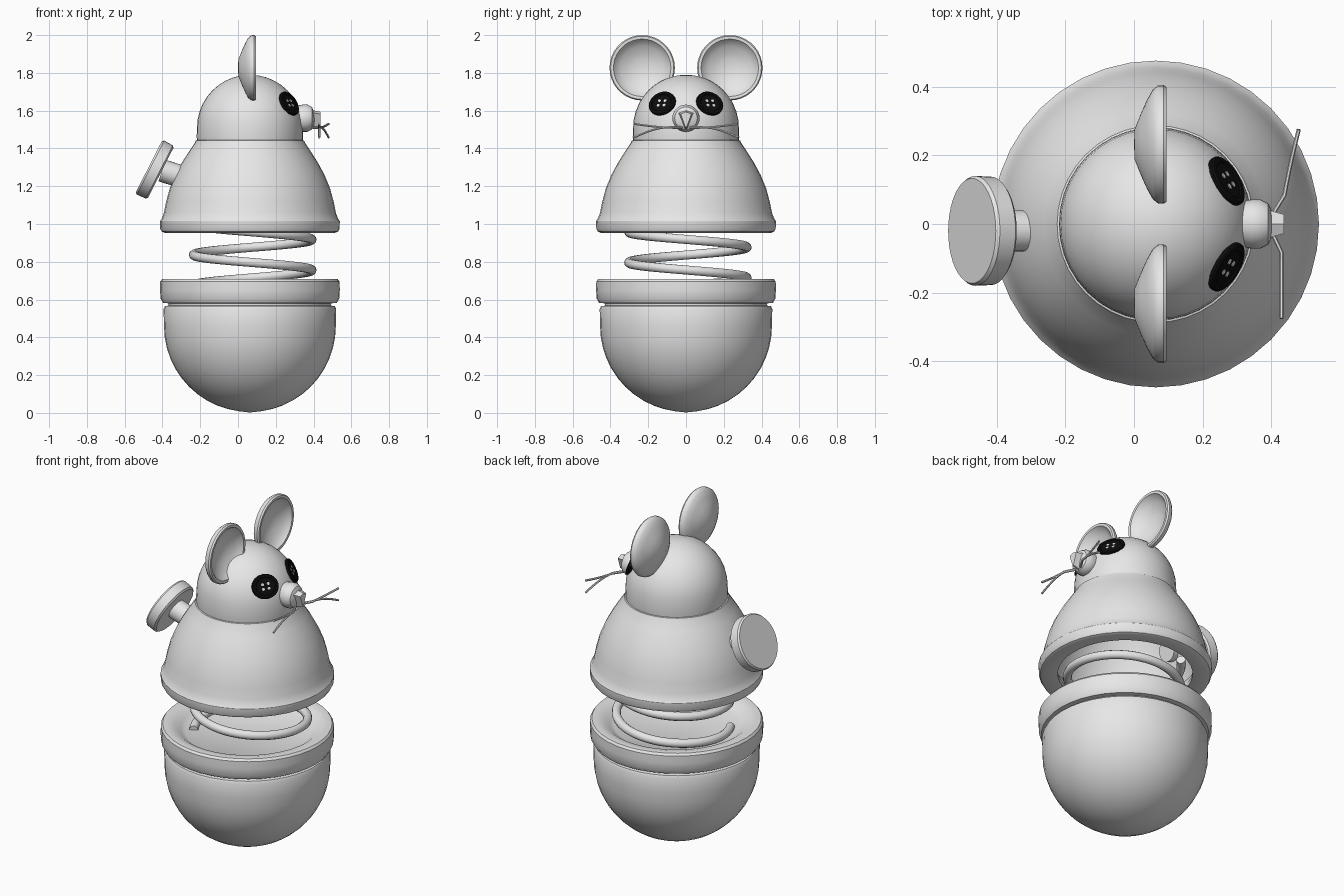
import bpy, bmesh, math
from mathutils import Matrix, Vector

if "Cube" in bpy.data.objects:
    bpy.data.objects.remove(bpy.data.objects["Cube"])

CX = 0.063  # vertical axis of the toy


def material(name, value):
    m = bpy.data.materials.new(name)
    m.diffuse_color = (value, value, value, 1)
    m.use_nodes = True
    m.node_tree.nodes["Principled BSDF"].inputs["Base Color"].default_value = m.diffuse_color
    return m


GREY = material("light_grey", 0.8)
BLACK = material("button_black", 0.004)


def finish(name, bm, mat, angle=35):
    bmesh.ops.recalc_face_normals(bm, faces=bm.faces)
    me = bpy.data.meshes.new(name)
    bm.to_mesh(me)
    bm.free()
    me.materials.append(mat)
    ob = bpy.data.objects.new(name, me)
    bpy.context.collection.objects.link(ob)
    bpy.ops.object.select_all(action='DESELECT')
    ob.select_set(True)
    bpy.context.view_layer.objects.active = ob
    bpy.ops.object.shade_smooth_by_angle(angle=math.radians(angle))
    return ob


def lathe(name, profile, matrix, mat=GREY, segs=40):
    """Revolve (radius, height) points about local z."""
    bm = bmesh.new()
    rings = []
    for r, h in profile:
        n = 1 if r == 0 else segs
        rings.append([bm.verts.new(matrix @ Vector((
            r * math.cos(math.tau * i / segs), r * math.sin(math.tau * i / segs), h)))
            for i in range(n)])
    for a, b in zip(rings, rings[1:]):
        for i in range(segs):
            j = (i + 1) % segs
            q = [a[i % len(a)], a[j % len(a)], b[j % len(b)], b[i % len(b)]]
            q = list(dict.fromkeys(q))
            if len(q) > 2:
                bm.faces.new(q)
    return finish(name, bm, mat)


def tube(name, pts, radius, sides=10):
    """Sweep a round section along a path."""
    bm = bmesh.new()
    pts = [Vector(p) for p in pts]
    rings = []
    for k, p in enumerate(pts):
        t = (pts[min(k + 1, len(pts) - 1)] - pts[max(k - 1, 0)]).normalized()
        u = t.cross(Vector((0, 0, 1))).normalized()
        v = u.cross(t)
        rings.append([bm.verts.new(p + radius * (u * math.cos(math.tau * i / sides)
                                                 + v * math.sin(math.tau * i / sides)))
                      for i in range(sides)])
    for a, b in zip(rings, rings[1:]):
        for i in range(sides):
            j = (i + 1) % sides
            bm.faces.new((a[i], a[j], b[j], b[i]))
    bm.faces.new(rings[0])
    bm.faces.new(rings[-1])
    return finish(name, bm, GREY, 50)


def frame(origin, normal, up=(0, 0, 1)):
    """Local z along normal, local x horizontal."""
    n = Vector(normal).normalized()
    u = Vector(up).cross(n).normalized()
    v = n.cross(u)
    m = Matrix((u, v, n)).transposed().to_4x4()
    return Matrix.Translation(origin) @ m


AXIS = Matrix.Translation((CX, 0, 0))

# Lower cup: round bowl, groove, thick rim and shallow floor
bowl = [(0.455 * math.sin(a), 0.46 - 0.455 * math.cos(a))
        for a in [math.pi / 2 * i / 12 for i in range(13)]]
bowl[0] = (0, 0.002)
lathe("lower_cup", bowl + [(0.457, 0.55), (0.45, 0.565), (0.43, 0.568), (0.43, 0.582)], AXIS)
lathe("cup_rim", [(0.43, 0.58), (0.46, 0.582), (0.473, 0.605), (0.476, 0.65), (0.475, 0.695),
                  (0.465, 0.708), (0.44, 0.71), (0.40, 0.70), (0.365, 0.675),
                  (0.34, 0.66), (0, 0.655)], AXIS)

# Spring, clockwise seen from above
coil = []
for i in range(121):
    z = 0.66 + 0.36 * i / 120
    a = math.pi / 2 - math.tau * (z - 0.715) / 0.162
    coil.append((0.078 + 0.313 * math.cos(a), 0.01 + 0.313 * math.sin(a), z))
tube("spring", coil, 0.025)

# Upper bell with hollow underside
lathe("upper_bell", [(0.245, 1.42), (0.31, 1.32), (0.375, 1.17), (0.40, 1.05), (0.37, 0.99),
                     (0.37, 0.965), (0.45, 0.953), (0.467, 0.96), (0.475, 0.975),
                     (0.476, 1.015), (0.466, 1.03), (0.455, 1.06), (0.443, 1.12),
                     (0.424, 1.19), (0.395, 1.26), (0.36, 1.325), (0.325, 1.38),
                     (0.292, 1.43), (0.287, 1.442), (0.275, 1.445)], AXIS)

# Domed head
dome = [(0.28 * math.cos(a), 1.51 + 0.28 * math.sin(a))
        for a in [math.pi / 2 * i / 10 for i in range(10)]]
lathe("head", [(0, 1.425), (0.278, 1.425), (0.282, 1.46)] + dome + [(0, 1.79)], AXIS)

# Snout
lathe("snout", [(0.10, -0.08), (0.075, -0.035), (0.066, -0.005), (0.072, 0.025), (0.072, 0.05),
                (0.06, 0.073), (0.035, 0.085), (0, 0.088)],
      frame((0.318, 0, 1.56), (1, 0, 0)), segs=28)

# Nose: wedge pointing down
bm = bmesh.new()
outline = [(-0.04, 1.588), (0, 1.602), (0.04, 1.588), (0.006, 1.503), (-0.006, 1.503)]
back = [bm.verts.new((0.395, y, z)) for y, z in outline]
front = [bm.verts.new((0.437, y * 0.7, 1.56 + (z - 1.56) * 0.8)) for y, z in outline]
bm.faces.new(back)
bm.faces.new(front)
for i in range(5):
    j = (i + 1) % 5
    bm.faces.new((back[i], back[j], front[j], front[i]))
finish("nose", bm, GREY, 30)

# Whiskers: two on each side
for side, tip_x, tag in ((1, 0.48, "left"), (-1, 0.43, "right")):
    for z0, z1, bend, level in ((1.508, 1.53, -0.005, "upper"), (1.512, 1.458, 0.02, "lower")):
        pts = []
        for i in range(13):
            t = i / 12
            pts.append((0.40 + 0.03 * min(1, t * 4) + (tip_x - 0.43) * t ** 1.3,
                        side * (0.02 + 0.255 * t),
                        z0 + (z1 - z0) * t + bend * math.sin(math.pi * t)))
        tube(f"{tag}_{level}_whisker", pts, 0.006, 6)

for s, tag in ((1, "left"), (-1, "right")):
    # Dished ears facing forward
    lathe(f"{tag}_ear", [(0, 0.0), (0.045, 0.002), (0.09, 0.02), (0.13, 0.038), (0.16, 0.055),
                         (0.172, 0.07), (0.173, 0.086), (0.167, 0.095), (0.152, 0.094),
                         (0.142, 0.08), (0.115, 0.058), (0.075, 0.042), (0.05, 0.033),
                         (0, 0.03)],
          frame((0, s * 0.232, 1.827), (1, 0, 0)), segs=36)
    # Button eyes with four pale thread holes
    n = Vector((0.78, s * 0.45, 0.45)).normalized()
    m = frame((0.268, s * 0.124, 1.636), n) @ Matrix.Diagonal((1.09, 0.96, 1, 1))
    lathe(f"{tag}_eye", [(0, -0.02), (0.068, -0.02), (0.072, -0.012), (0.072, 0.008),
                         (0.067, 0.013), (0.055, 0.013), (0.051, 0.009), (0, 0.009)],
          m, BLACK, 28)
    for k in range(4):
        off = Matrix.Translation((0.016 * (1 if k % 2 else -1), 0.014 * (1 if k > 1 else -1), 0.009))
        lathe(f"{tag}_eye_hole_{k + 1}", [(0, 0), (0.0085, 0), (0.0085, 0.002), (0, 0.002)],
              m @ off, GREY, 8)

# Wind-up key: tilted disc on a short shaft
key = frame((-0.44, -0.02, 1.287), (-0.89, 0, 0.453))
lathe("key_disc", [(0, -0.035), (0.148, -0.035), (0.158, -0.026), (0.16, 0.026),
                   (0.153, 0.036), (0, 0.036)], key)
lathe("key_shaft", [(0, 0), (0.06, 0), (0.06, 0.16), (0, 0.16)],
      frame((-0.25, -0.02, 1.235), (-0.95, 0, 0.3)), segs=24)
